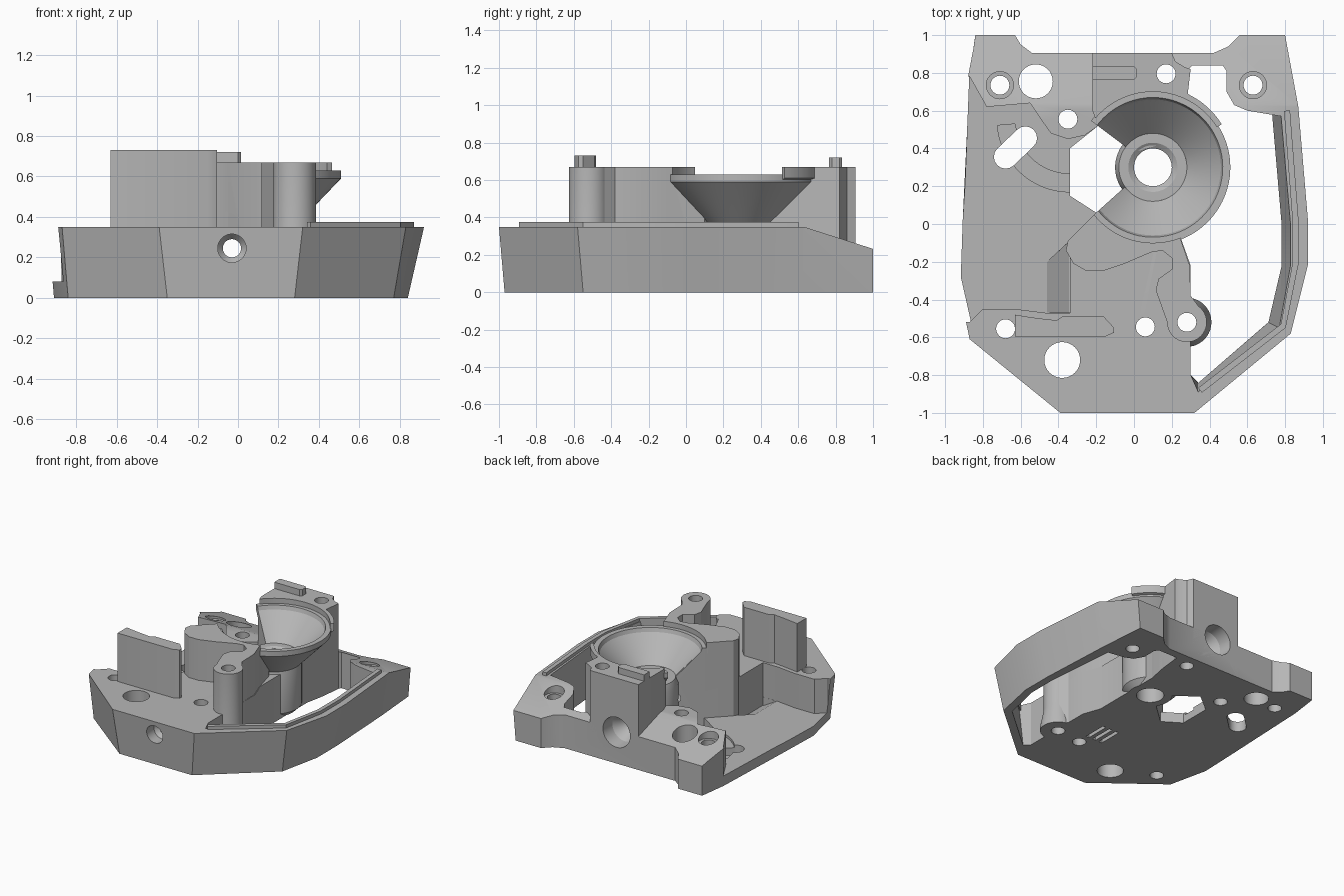
import bpy, bmesh, math
from mathutils import Matrix, Vector

if "Cube" in bpy.data.objects:
    bpy.data.objects.remove(bpy.data.objects["Cube"], do_unlink=True)

grey = bpy.data.materials.new("plain_grey")
grey.use_nodes = True
grey.diffuse_color = (0.47, 0.47, 0.47, 1)
grey.node_tree.nodes["Principled BSDF"].inputs["Base Color"].default_value = grey.diffuse_color


def finish(name, bm, matrix=Matrix()):
    bmesh.ops.remove_doubles(bm, verts=bm.verts, dist=1e-5)
    bmesh.ops.recalc_face_normals(bm, faces=bm.faces)
    bm.transform(matrix)
    me = bpy.data.meshes.new(name)
    bm.to_mesh(me)
    bm.free()
    me.materials.append(grey)
    ob = bpy.data.objects.new(name, me)
    bpy.context.collection.objects.link(ob)
    return ob


def prism(name, low, z0, z1, high=None):
    """Solid between two outlines with equal point counts."""
    bm = bmesh.new()
    a = [bm.verts.new((x, y, z0)) for x, y in low]
    b = [bm.verts.new((x, y, z1)) for x, y in (high or low)]
    bm.faces.new(a)
    bm.faces.new(b)
    for i in range(len(a)):
        j = (i + 1) % len(a)
        bm.faces.new((a[i], a[j], b[j], b[i]))
    return finish(name, bm)


def revolve(name, profile, centre=(0, 0), start=0, end=360, steps=64, matrix=None):
    """Closed (radius, height) profile turned round the z axis."""
    bm = bmesh.new()
    full = end - start == 360
    rings = []
    for i in range(steps if full else steps + 1):
        t = math.radians(start + (end - start) * i / steps)
        rings.append([bm.verts.new((r * math.cos(t), r * math.sin(t), z)) for r, z in profile])
    n = len(profile)
    for i in range(steps):
        a, b = rings[i], rings[(i + 1) % len(rings)]
        for k in range(n):
            m = (k + 1) % n
            if profile[k][0] or profile[m][0]:
                bm.faces.new((a[k], a[m], b[m], b[k]))
    if not full:
        bm.faces.new(rings[0])
        bm.faces.new(rings[-1])
    return finish(name, bm, matrix or Matrix.Translation((*centre, 0)))


def cut(cutter, *targets):
    cutter.hide_render = True
    for ob in targets:
        mod = ob.modifiers.new("cut", "BOOLEAN")
        mod.operation, mod.solver, mod.object = "DIFFERENCE", "EXACT", cutter
        dg = bpy.context.evaluated_depsgraph_get()
        dg.update()
        me = bpy.data.meshes.new_from_object(ob.evaluated_get(dg))
        ob.modifiers.clear()
        ob.data = me
    bpy.data.objects.remove(cutter, do_unlink=True)


def disc(x, y, r, z0=-0.1, z1=1.0):
    return revolve("drill", [(0, z0), (r, z0), (r, z1), (0, z1)], (x, y), steps=32)


BOWL = (0.1, 0.3)
FLOOR = 0.08

# Base body, flared towards the top
back = [(-0.63, 1), (-0.6, 0.95), (-0.54, 0.905), (0.42, 0.905), (0.5, 0.94), (0.56, 1)]
top = back + [(0.81, 1), (0.87, 0.62), (0.92, 0.03), (0.92, -0.22), (0.83, -0.58), (0.32, -1),
              (-0.39, -1), (-0.87, -0.61), (-0.94, -0.28), (-0.93, 0.02), (-0.88, 0.78), (-0.84, 1)]
low = back + [(0.78, 1), (0.81, 0.62), (0.84, 0.03), (0.84, -0.22), (0.77, -0.55), (0.28, -0.97),
              (-0.35, -0.97), (-0.84, -0.59), (-0.91, -0.28), (-0.9, 0.02), (-0.87, 0.78), (-0.84, 1)]
base = prism("base_body", low, 0, 0.35, top)

# Sloped top at the back
slope = prism("slope", [(0.63, 0.35), (1.1, 0.2), (1.1, 0.5), (0.63, 0.5)], -1.2, 1.2)
slope.data.transform(Matrix(((0, 0, 1, 0), (1, 0, 0, 0), (0, 1, 0, 0), (0, 0, 0, 1))))
bm = bmesh.new()
bm.from_mesh(slope.data)
bmesh.ops.recalc_face_normals(bm, faces=bm.faces)
bm.to_mesh(slope.data)
bm.free()
cut(slope, base)

# Low floor on one side, with ramp, groove and central opening
cut(prism("pocket", [(-1.2, 0.78), (-0.87, 0.78), (-0.78, 0.62), (-0.55, 0.64), (-0.49, 0.55),
                     (-0.44, 0.48), (-0.35, 0.45), (-0.26, 0.47), (-0.19, 0.52), (0, 0.38),
                     (0, 0.24), (-0.2, 0.06), (-0.34, -0.09), (-0.34, -0.47), (-0.47, -0.47),
                     (-0.63, -0.45), (-0.8, -0.45), (-0.87, -0.52), (-1.2, -0.52)], FLOOR, 1), base)
cut(prism("ramp", [(-0.345, -0.469), (-0.34, -0.469), (-0.34, -0.09), (-0.345, -0.095)], 0.015, 0.085,
          [(-0.47, -0.469), (-0.34, -0.469), (-0.34, -0.09), (-0.47, -0.21)]), base)
cut(revolve("groove", [(0.29, 0.06), (0.385, 0.06), (0.385, 0.2), (0.29, 0.2)],
            (-0.34, 0.555), 185, 270, 24), base)
cut(prism("opening", [(-0.34, 0.4), (-0.34, 0.15), (-0.2, 0.06), (0, 0.24), (0, 0.38),
                      (-0.19, 0.52)], -0.1, 0.5), base)

# Large side window with a slanted outer wall
inner = [(0.3, -0.8), (0.3, -0.22), (0.25, -0.08), (0.25, 0.5), (0.28, 0.65), (0.28, 0.81),
         (0.31, 0.84), (0.47, 0.84), (0.49, 0.81), (0.49, 0.7), (0.53, 0.63), (0.6, 0.6)]
cut(prism("window", inner + [(0.73, 0.58), (0.78, 0), (0.78, -0.22), (0.71, -0.52), (0.34, -0.84)],
          -0.01, 0.36,
          inner + [(0.78, 0.57), (0.83, 0), (0.83, -0.22), (0.77, -0.55), (0.34, -0.89)]), base)

# Raised arm, back block and wall plate
arm = prism("raised_arm", [(-0.2, 0.06), (-0.35, -0.09), (-0.36, -0.14), (-0.32, -0.21), (-0.25, -0.25),
                           (-0.17, -0.25), (-0.05, -0.21), (0.09, -0.15), (0.15, -0.14), (0.2, -0.18),
                           (0.2, -0.24), (0.13, -0.29), (0.115, -0.35), (0.19, -0.56), (0.36, -0.46),
                           (0.3, -0.38), (0.295, -0.22), (0.25, -0.09), (0.2, 0.1), (0, 0.24)], 0, 0.67)
block = prism("back_block", [(-0.22, 0.905), (0.2, 0.905), (0.22, 0.86), (0.27, 0.83), (0.3, 0.82),
                             (0.28, 0.65), (0.24, 0.45), (0, 0.38), (-0.19, 0.52), (-0.22, 0.6)], 0, 0.67)
prism("block_key", [(-0.22, 0.765), (0, 0.765), (0.015, 0.78), (0.015, 0.82), (0, 0.835),
                    (-0.22, 0.835)], 0.6, 0.72)
prism("wall_plate", [(-0.63, -0.595), (-0.15, -0.595), (-0.105, -0.575), (-0.105, -0.55), (-0.16, -0.49),
                     (-0.38, -0.49), (-0.41, -0.51), (-0.5, -0.5), (-0.57, -0.49), (-0.63, -0.48)], 0.3, 0.73)

# Tower with a flared foot
tower = revolve("tower", [(0, 0), (0.13, 0), (0.13, 0.03), (0.105, 0.16), (0.105, 0.67), (0, 0.67)],
                (0.28, -0.52), steps=40)

# Conical bowl on a hollow hub
bowl = revolve("bowl", [(0.19, 0.36), (0.4, 0.58), (0.41, 0.59), (0.41, 0.63), (0.37, 0.63),
                        (0.36, 0.6), (0.17, 0.41)], BOWL, -141, 143, 72)
hub = revolve("hub", [(0.1, 0), (0.16, 0), (0.2, 0.04), (0.2, 0.37), (0.18, 0.42), (0.13, 0.42),
                      (0.1, 0.4)], BOWL)
revolve("bowl_lip", [(0.4, 0.6), (0.43, 0.61), (0.43, 0.67), (0.4, 0.67)], BOWL, 32, 135, 32)
cut(revolve("bowl_space", [(0, -0.1), (0.1, -0.1), (0.1, 0.41), (0.18, 0.415), (0.36, 0.6), (0.37, 0.63),
                           (0.4, 0.63), (0.4, 0.9), (0, 0.9)], BOWL), base, arm, block)

# Ridge along the window rim
path = [Vector(p) for p in [(0.35, -0.88), (0.79, -0.54), (0.855, -0.21), (0.855, 0.02), (0.81, 0.6)]]
sides = [[], []]
for i, p in enumerate(path):
    d = (path[min(i + 1, len(path) - 1)] - path[max(i - 1, 0)]).normalized()
    for s, k in ((0, 1), (1, -1)):
        sides[s].append(tuple(p + Vector((d.y, -d.x)) * 0.016 * k))
prism("rim_ridge", sides[0] + sides[1][::-1], 0.3, 0.375)

# Long bore from front to back
cut(revolve("bore", [(0, -1.1), (0.07, -1.1), (0.07, -0.9), (0.045, -0.87), (0.045, 0.7),
                     (0.11, 0.8), (0.125, 1.0), (0, 1.0)],
            matrix=Matrix.Translation((-0.03, 0, 0.245)) @ Matrix.Rotation(-math.pi / 2, 4, "X")),
    base, arm, block, hub)

# Screw holes
for x, y, r in [(-0.71, 0.735, 0.05), (-0.52, 0.755, 0.09), (0.63, 0.735, 0.05), (-0.35, 0.555, 0.05),
                (-0.68, -0.555, 0.05), (0.06, -0.545, 0.05), (-0.38, -0.72, 0.095)]:
    cut(disc(x, y, r), base)
for x in (-0.71, 0.63):
    cut(disc(x, 0.735, 0.072, 0.28), base)
cut(disc(0.17, 0.795, 0.05), base, block)
cut(disc(0.28, -0.52, 0.05), base, arm, tower)

# Diagonal slot in the floor and vents underneath
slot = []
for i in range(18):
    t = math.radians(-47 + 180 * (i - i // 9) / 8)
    cx, cy = ((-0.575, 0.455), (-0.68, 0.355))[i // 9]
    slot.append((cx + 0.062 * math.cos(t), cy + 0.062 * math.sin(t)))
cut(prism("slot", slot, -0.1, 0.3), base)
for x in (-0.06, 0, 0.06):
    cut(prism("vent", [(x - 0.014, -0.45), (x + 0.014, -0.45), (x + 0.014, -0.26), (x - 0.014, -0.26)],
              -0.05, 0.05), base, arm)

# Smooth round walls, keep edges crisp
bpy.ops.object.select_all(action="DESELECT")
for ob in bpy.context.collection.objects:
    if ob.type == "MESH":
        ob.select_set(True)
        bpy.context.view_layer.objects.active = ob
bpy.ops.object.shade_smooth_by_angle(angle=math.radians(25))
